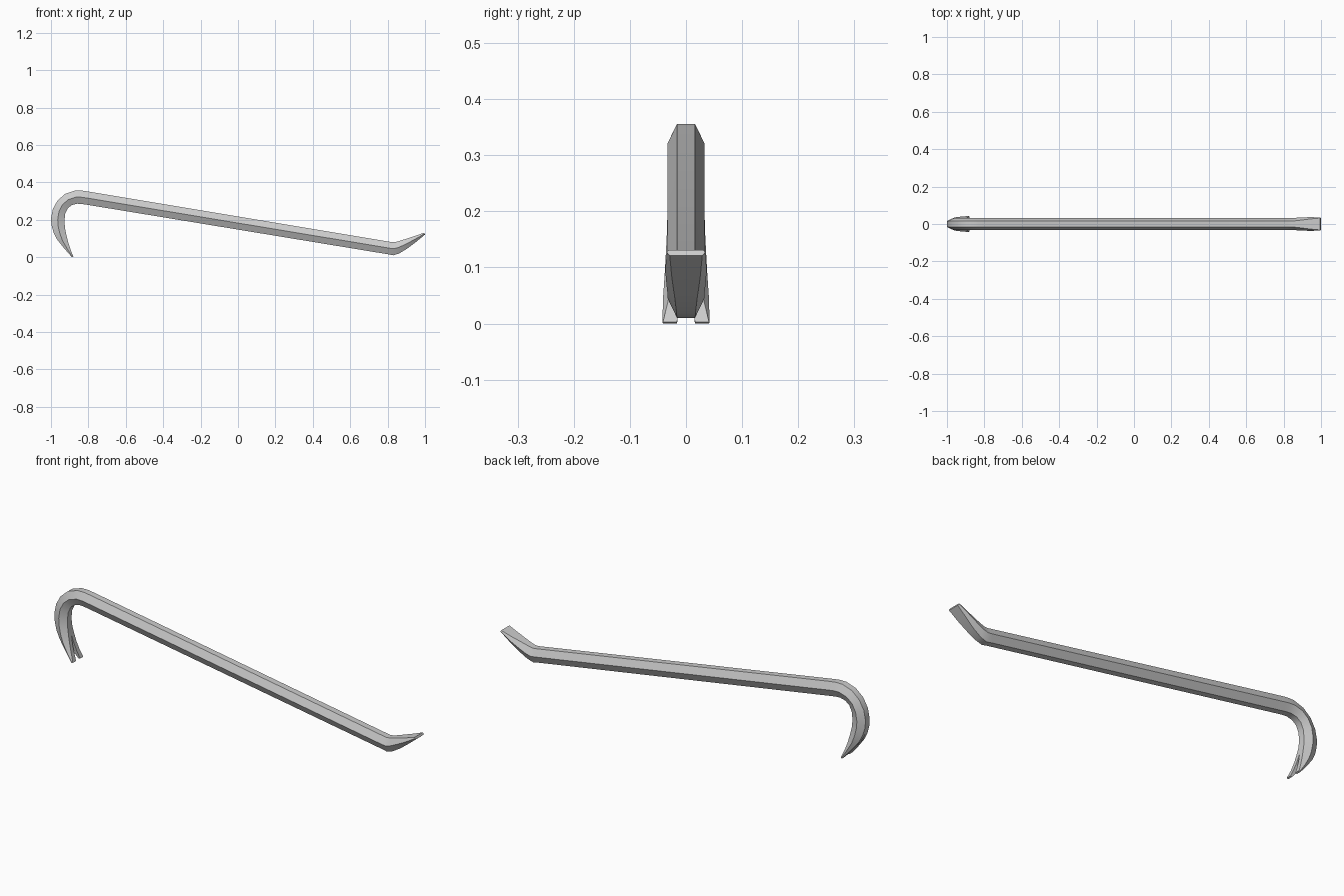
import bpy, bmesh, math

# Stations along the bar, claw tip to chisel tip:
# outer x, z | inner x, z | half widths: outer flat, middle ridge, inner flat | half notch gap
STATIONS = [
    (-.888, .000, -.880, .003, .041, .042, .041, .016),
    (-.930, .048, -.895, .040, .031, .041, .032, .010),
    (-.968, .096, -.908, .080, .023, .038, .026, .005),
    (-.986, .132, -.917, .116, .020, .036, .022, .000),
    (-.997, .170, -.925, .155, .017, .034, .018, .000),
    (-1.00, .208, -.928, .193, .016, .033, .016, .000),
    (-.990, .258, -.924, .232, .016, .033, .016, .000),
    (-.965, .303, -.910, .262, .016, .033, .016, .000),
    (-.925, .338, -.888, .279, .016, .033, .016, .000),
    (-.872, .356, -.860, .286, .016, .033, .016, .000),
    (-.835, .356, -.838, .285, .016, .033, .016, .000),
    (-.800, .351, -.811, .281, .016, .033, .016, .000),
    (.825, .080, .800, .016, .016, .033, .016, .000),
    (.840, .081, .830, .010, .016, .033, .016, .000),
    (.860, .086, .862, .020, .017, .033, .017, .000),
    (.895, .097, .905, .046, .021, .035, .020, .000),
    (.945, .113, .950, .080, .027, .037, .025, .000),
    (.995, .131, 1.00, .121, .032, .034, .029, .000),
]

# Half of the hexagonal bar, lofted through the stations
bm = bmesh.new()
rings = []
for ox, oz, ix, iz, wo, wm, wi, gap in STATIONS:
    mx, mz = (ox + ix) / 2, (oz + iz) / 2
    pts = [(ox, gap, oz), (ox, wo, oz), (mx, wm, mz), (ix, wi, iz), (ix, gap, iz)]
    rings.append([bm.verts.new(p) for p in pts])
for k in range(len(rings) - 1):
    a, b = rings[k], rings[k + 1]
    for i in range(4):
        bm.faces.new((a[i], a[i + 1], b[i + 1], b[i]))
    # inner wall of the nail notch
    if STATIONS[k][7] > 0:
        bm.faces.new((a[4], a[0], b[0], b[4]))
# blunt ends, and the root of the notch
bm.faces.new(rings[0][::-1])
bm.faces.new(rings[-1])
bmesh.ops.recalc_face_normals(bm, faces=bm.faces)
if max(bm.faces, key=lambda f: f.calc_center_median().x).normal.x < 0:
    bmesh.ops.reverse_faces(bm, faces=bm.faces)

mesh = bpy.data.meshes.new("pry_bar")
bm.to_mesh(mesh)
bm.free()
bar = bpy.data.objects.new("pry_bar", mesh)
bpy.context.collection.objects.link(bar)

# Mirror across the bar's long plane
mirror = bar.modifiers.new("Mirror", 'MIRROR')
mirror.use_axis = (False, True, False)
mirror.merge_threshold = 0.0005

# Smooth along the bends, sharp along the ridges
bpy.context.view_layer.objects.active = bar
bar.select_set(True)
bpy.ops.object.modifier_apply(modifier="Mirror")
bpy.ops.object.shade_smooth_by_angle(angle=math.radians(30))
